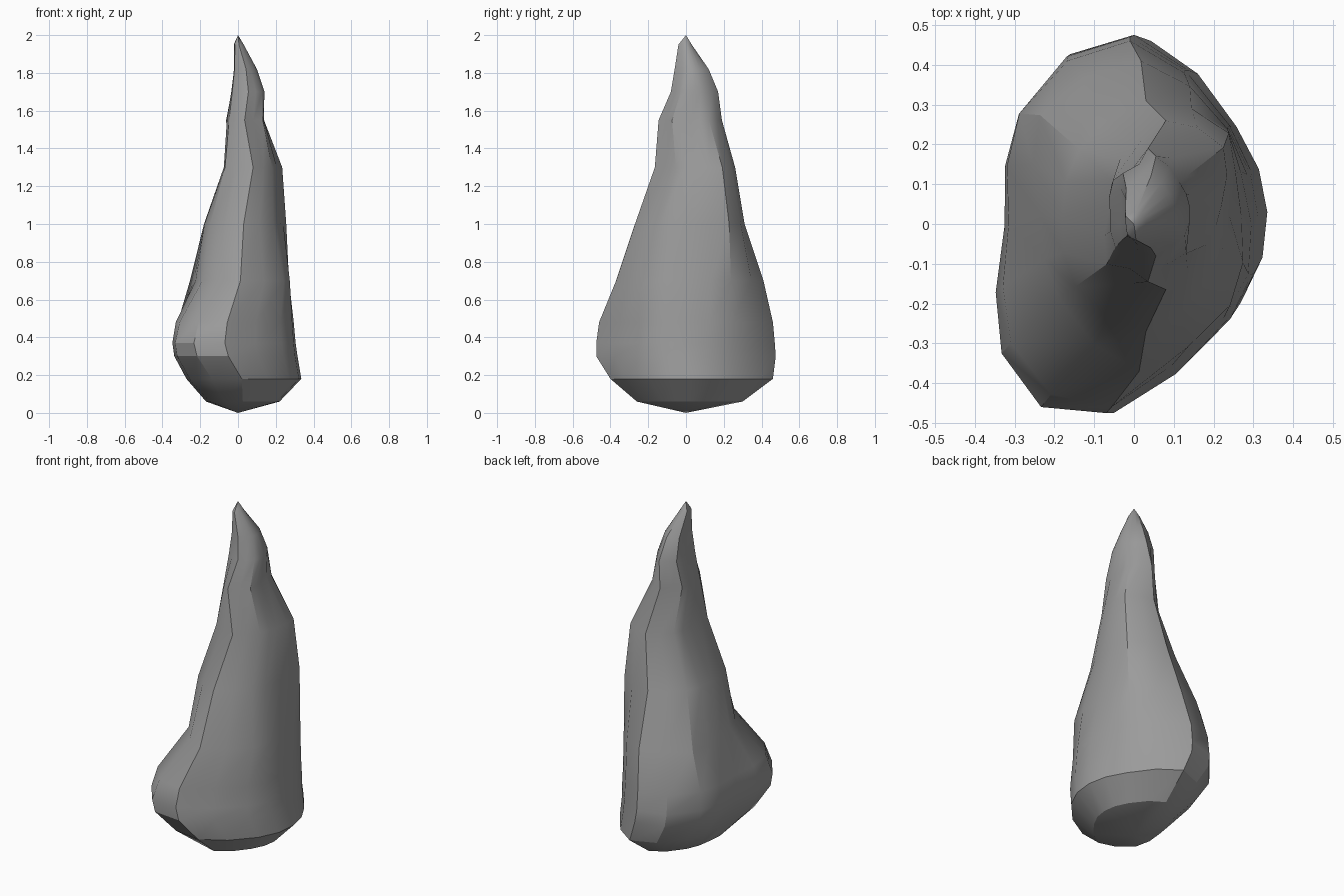
import bpy, bmesh, math
from mathutils import Vector

if "Cube" in bpy.data.objects:
    bpy.data.objects.remove(bpy.data.objects["Cube"])

# Each ring: height, then reach to E, NE, N, NW, W, SW, S, SE from the axis
RINGS = [
    (0.06, .22, .24, .30, .20, .16, .22, .26, .21),
    (0.18, .335, .355, .46, .34, .25, .37, .40, .33),
    (0.30, .315, .345, .475, .40, .315, .455, .475, .345),
    (0.37, .305, .345, .47, .40, .325, .465, .475, .345),
    (0.48, .295, .34, .46, .40, .315, .43, .46, .34),
    (0.70, .27, .335, .41, .36, .235, .265, .37, .32),
    (1.00, .24, .33, .31, .23, .18, .215, .27, .23),
    (1.30, .22, .295, .26, .14, .06, .12, .165, .165),
    (1.55, .13, .18, .19, .115, .06, .075, .145, .145),
    (1.70, .14, .155, .17, .11, .03, .05, .08, .11),
    (1.82, .10, .115, .12, .08, .015, .035, .06, .07),
    (1.95, .03, .03, .03, .03, .02, .03, .04, .03),
]
DIRS = [Vector((math.cos(k * math.pi / 4), math.sin(k * math.pi / 4))) for k in range(8)]


def outline(z, reach):
    """Sixteen-sided closed outline through the eight reach points."""
    centre = Vector(((reach[0] - reach[4]) / 2, (reach[2] - reach[6]) / 2))
    pts = [centre + d * max(0.01, r - centre.dot(d)) for d, r in zip(DIRS, reach)]
    # the front lobe leans towards the left near the ground
    pts[6].x -= 0.06 * math.exp(-((z - 0.38) / 0.2) ** 2)
    result = []
    for i in range(8):
        a, b, c, d = pts[i - 1], pts[i], pts[(i + 1) % 8], pts[(i + 2) % 8]
        result += [b, (b + c) * 0.5625 - (a + d) * 0.0625]
    return centre, result


def dent(z, side):
    """Bulges near the ground, and shallow furrows low and on the shoulders."""
    low = {5: -0.04, 11: -0.06}.get(side, 0) * math.exp(-((z - 0.35) / 0.2) ** 2)
    mid = {13: 0.06, 14: 0.04}.get(side, 0) * math.exp(-((z - 0.5) / 0.2) ** 2)
    high = {5: 0.18, 13: 0.14}.get(side, 0) * math.exp(-((z - 1.5) / 0.2) ** 2)
    return 1 - low - mid - high


# Rock spire: stacked rings closed to a point at both ends
bm = bmesh.new()
loops = []
for z, *reach in RINGS:
    centre, pts = outline(z, reach)
    loop = []
    for side, p in enumerate(pts):
        q = centre + (p - centre) * dent(z, side)
        loop.append(bm.verts.new((q.x, q.y, z)))
    loops.append(loop)
for lower, upper in zip(loops, loops[1:]):
    for i in range(16):
        j = (i + 1) % 16
        bm.faces.new((lower[i], lower[j], upper[j], upper[i]))
base, tip = bm.verts.new((0, 0, 0)), bm.verts.new((0, 0, 2))
for i in range(16):
    j = (i + 1) % 16
    bm.faces.new((base, loops[0][j], loops[0][i]))
    bm.faces.new((tip, loops[-1][i], loops[-1][j]))
bmesh.ops.recalc_face_normals(bm, faces=bm.faces)

mesh = bpy.data.meshes.new("rock_spire")
bm.to_mesh(mesh)
bm.free()
rock = bpy.data.objects.new("rock_spire", mesh)
bpy.context.collection.objects.link(rock)

# Dark stone colour
stone = bpy.data.materials.new("stone")
stone.diffuse_color = (0.33, 0.33, 0.33, 1)
stone.use_nodes = True
stone.node_tree.nodes["Principled BSDF"].inputs["Base Color"].default_value = stone.diffuse_color
mesh.materials.append(stone)

bpy.context.view_layer.objects.active = rock
rock.select_set(True)
bpy.ops.object.shade_smooth_by_angle(angle=math.radians(28))
